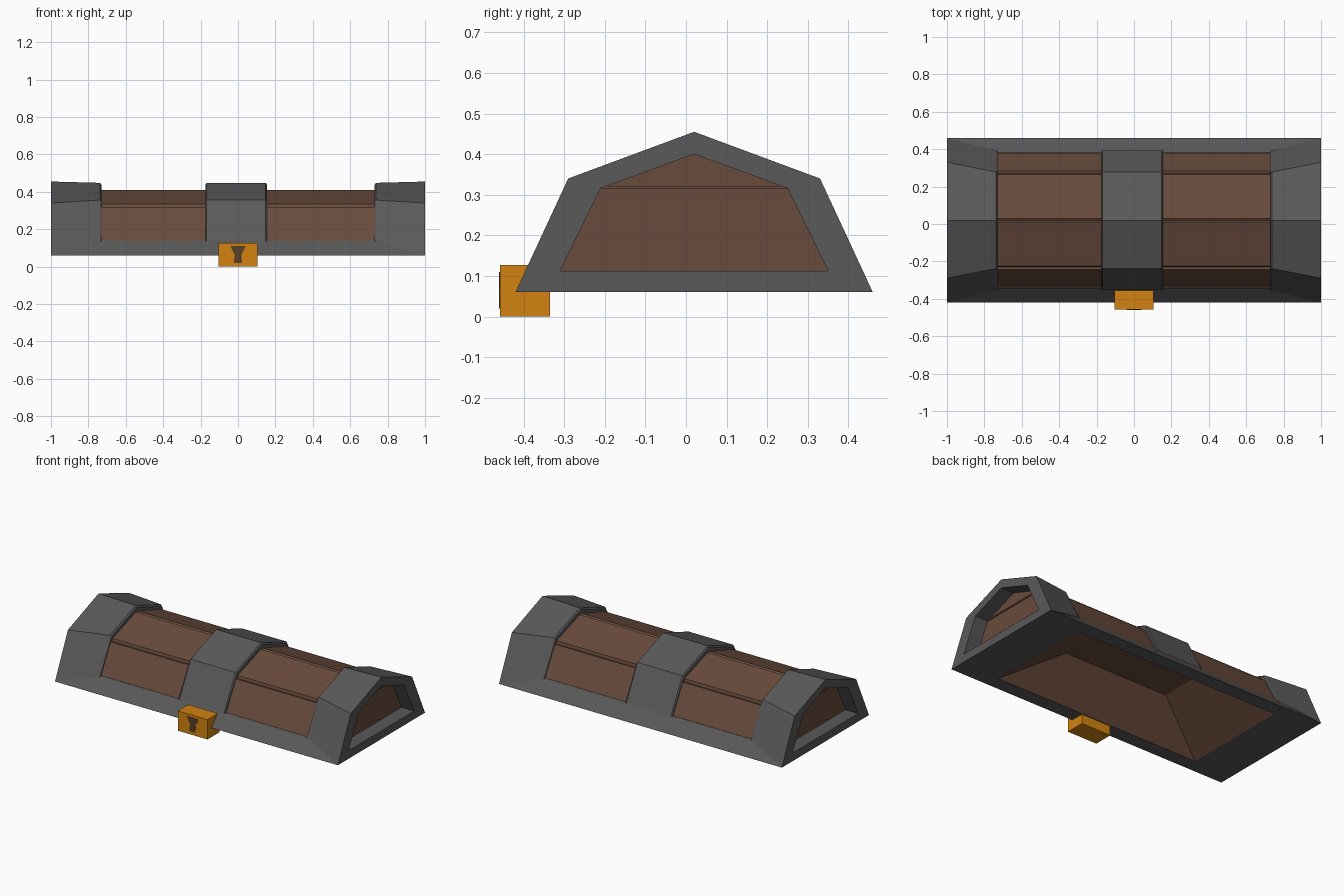
import bpy, bmesh

if "Cube" in bpy.data.objects:
    bpy.data.objects.remove(bpy.data.objects["Cube"])

CY = 0.02  # the lid is symmetric about this y


def material(name, rgb):
    m = bpy.data.materials.new(name)
    m.diffuse_color = (*rgb, 1)
    m.use_nodes = True
    m.node_tree.nodes["Principled BSDF"].inputs["Base Color"].default_value = m.diffuse_color
    return m


IRON = material("dark iron", (0.1, 0.1, 0.1))
WOOD = material("brown wood", (0.138, 0.07, 0.045))
BRASS = material("orange brass", (0.64, 0.225, 0.005))
HOLE = material("keyhole brown", (0.1, 0.05, 0.02))


def ring(x, half):
    """Cross-section at x from (half width, z) points ending on the ridge, mirrored in y."""
    pts = [(x, CY - w, z) for w, z in half]
    return pts + [(x, CY + w, z) for w, z in reversed(half) if w > 0]


def rect(hx, hy, z):
    return [(-hx, CY - hy, z), (hx, CY - hy, z), (hx, CY + hy, z), (-hx, CY + hy, z)]


def loft(name, rings, mats, closed, caps=(), cap_mat=0, slots=(IRON, WOOD), mirror=False):
    """Bridge rings in order; mats/closed give one value per span; caps index the last ring."""
    bm = bmesh.new()
    rows = [[bm.verts.new(p) for p in r] for r in rings]
    for a, b, m, c in zip(rows, rows[1:], mats, closed):
        n = len(a)
        for i in range(n if c else n - 1):
            j = (i + 1) % n
            bm.faces.new((a[i], a[j], b[j], b[i])).material_index = m
    for cap in caps:
        bm.faces.new([rows[-1][i] for i in cap]).material_index = cap_mat
    bmesh.ops.recalc_face_normals(bm, faces=bm.faces)
    me = bpy.data.meshes.new(name)
    bm.to_mesh(me)
    bm.free()
    ob = bpy.data.objects.new(name, me)
    bpy.context.collection.objects.link(ob)
    for s in slots:
        me.materials.append(s)
    if mirror:
        ob.modifiers.new("Mirror", "MIRROR")
    return ob


def box(name, x0, x1, y0, y1, z0, z1, mat, mirror=False):
    lo, hi = [[(x0, y0, z), (x1, y0, z), (x1, y1, z), (x0, y1, z)] for z in (z0, z1)]
    ob = loft(name, [lo, hi], [0], [True], [(0, 1, 2, 3)], slots=(mat,), mirror=mirror)
    bm = bmesh.new()
    bm.from_mesh(ob.data)
    bmesh.ops.holes_fill(bm, edges=bm.edges, sides=4)
    bmesh.ops.recalc_face_normals(bm, faces=bm.faces)
    bm.to_mesh(ob.data)
    bm.free()
    return ob


# Base rail: sloped outside, flat rim, then the hipped wooden hollow underneath
loft("base_rail_and_hollow",
     [rect(0.735, 0.362, 0.14), rect(1, 0.44, 0.06), rect(0.73, 0.35, 0.06), rect(0.37, 0.18, 0.285)],
     [0, 0, 1], [True] * 3, [(0, 1, 2, 3)], cap_mat=1)

# Wooden planks with small grooves at the shoulders and ridge
planks = [(0.36, 0.14), (0.263, 0.318), (0.25, 0.316), (0.245, 0.334), (0.01, 0.411), (0, 0.404)]
loft("wooden_planks", [ring(-0.74, planks), ring(0.74, planks)], [1], [False])

# Profiles for the iron bands
under = [(0.34, 0.14), (0.23, 0.31), (0, 0.39)]
edge = [(0.37, 0.138), (0.254, 0.347), (0, 0.438)]
band = [(0.373, 0.138), (0.258, 0.356), (0, 0.448)]
outer = [(0.44, 0.06), (0.31, 0.34), (0, 0.455)]
opening = [(0.33, 0.112), (0.23, 0.316), (0, 0.40)]

# Middle band
loft("middle_band",
     [ring(-0.175, under), ring(-0.175, edge), ring(-0.168, band),
      ring(0.148, band), ring(0.155, edge), ring(0.155, under)],
     [0] * 5, [False] * 5)

# Flared end bands with a recessed wooden end panel
loft("end_bands",
     [ring(0.73, under), ring(0.73, edge), ring(0.738, band), ring(1, outer),
      ring(1, opening), ring(0.91, opening)],
     [0] * 5, [False, False, False, True, True],
     [(0, 1, 3, 4), (1, 2, 3)], cap_mat=1, mirror=True)
box("end_panel_ledges", 0.9, 0.915, CY - 0.229, CY + 0.229, 0.314, 0.322, WOOD, mirror=True)

# Lock with keyhole plate
box("lock", -0.105, 0.105, -0.458, -0.335, 0, 0.127, BRASS)
key = [(0.04, 0.11), (0.032, 0.09), (0.018, 0.065), (0.022, 0.02)]
outline = [(-w, z) for w, z in key] + [(w, z) for w, z in reversed(key)]
loft("keyhole", [[(x, y, z) for x, z in outline] for y in (-0.45, -0.46)],
     [0], [True], [range(8)], slots=(HOLE,))
